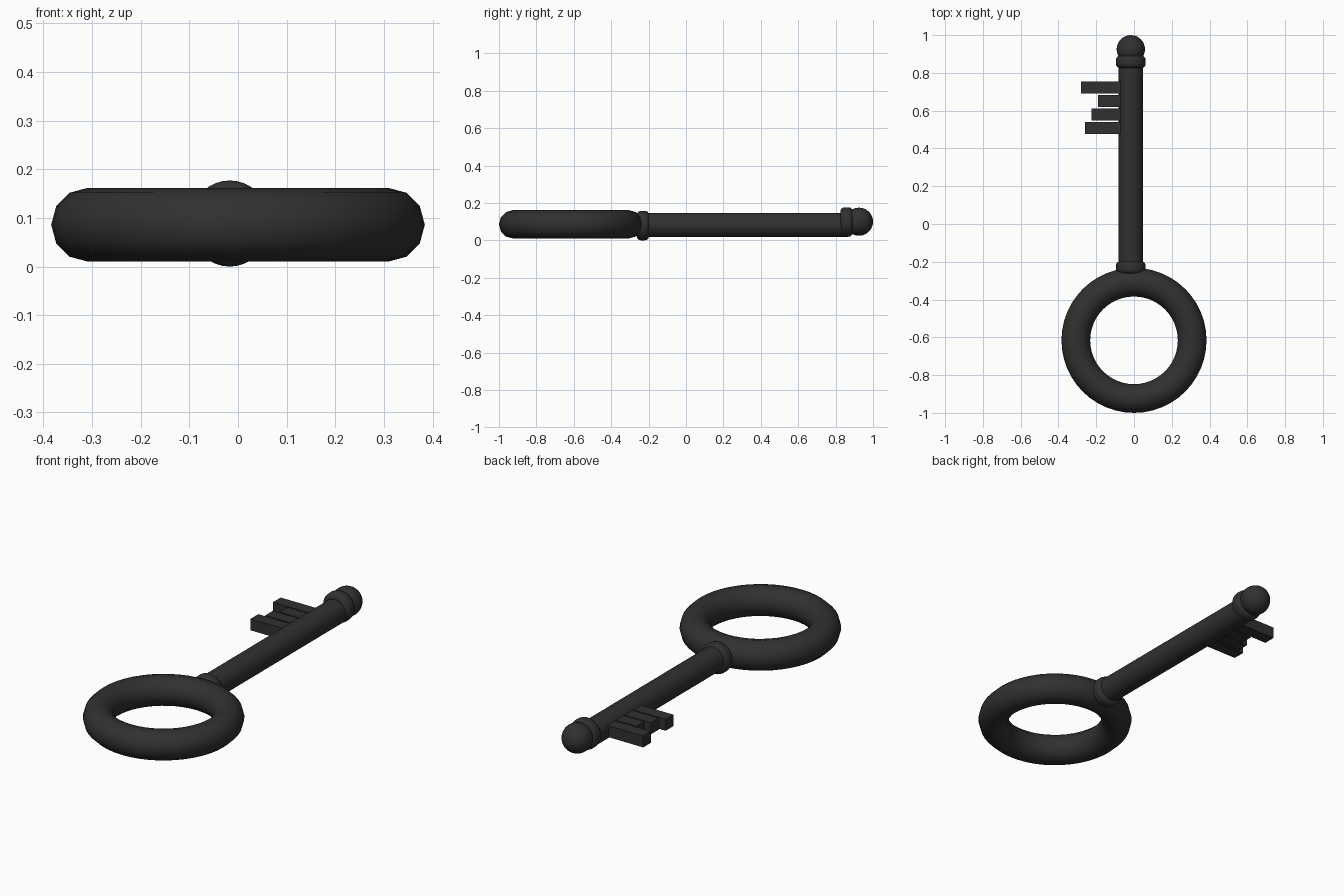
import bpy
from math import radians

if "Cube" in bpy.data.objects:
    bpy.data.objects.remove(bpy.data.objects["Cube"], do_unlink=True)

iron = bpy.data.materials.new("dark iron")
iron.use_nodes = True
iron.diffuse_color = (0.03, 0.03, 0.03, 1)
iron.node_tree.nodes["Principled BSDF"].inputs["Base Color"].default_value = iron.diffuse_color

AXIS_X = -0.017
MID_Z = 0.085


def finish(name, smooth=True):
    obj = bpy.context.object
    obj.name = name
    obj.data.materials.append(iron)
    if smooth:
        bpy.ops.object.shade_smooth_by_angle(angle=radians(40))
    return obj


def rod(name, radius, y0, y1, z, round_edge=0):
    """Cylinder lying along y, optionally with rounded rims."""
    bpy.ops.mesh.primitive_cylinder_add(
        vertices=32, radius=radius, depth=y1 - y0,
        location=(AXIS_X, (y0 + y1) / 2, z), rotation=(radians(90), 0, 0))
    obj = finish(name)
    if round_edge:
        bevel = obj.modifiers.new("rounded rim", "BEVEL")
        bevel.width = round_edge
        bevel.segments = 4
        bevel.limit_method = "ANGLE"
        bevel.angle_limit = radians(40)
    return obj


# Ring handle
bpy.ops.mesh.primitive_torus_add(
    major_segments=48, minor_segments=12, major_radius=0.308,
    minor_radius=0.076, location=(0, -0.616, 0.086))
finish("ring_handle")

# Shaft with a collar at each end
rod("shaft", 0.064, -0.25, 0.85, 0.083)
rod("handle_collar", 0.079, -0.264, -0.197, 0.079, 0.024)
rod("tip_collar", 0.079, 0.825, 0.892, 0.098, 0.024)

# Ball tip
bpy.ops.mesh.primitive_uv_sphere_add(
    segments=32, ring_count=16, radius=0.075,
    location=(AXIS_X, 0.925, 0.1), rotation=(radians(90), 0, 0))
finish("ball_tip")

# Teeth, from the tip towards the handle
for i, end_x in enumerate((-0.28, -0.19, -0.225, -0.26)):
    bpy.ops.mesh.primitive_cube_add(
        size=1, location=((end_x + AXIS_X) / 2, 0.722 - i * 0.0715, MID_Z))
    tooth = finish(f"tooth_{i + 1}", smooth=False)
    tooth.scale = (AXIS_X - end_x, 0.064, 0.06)
